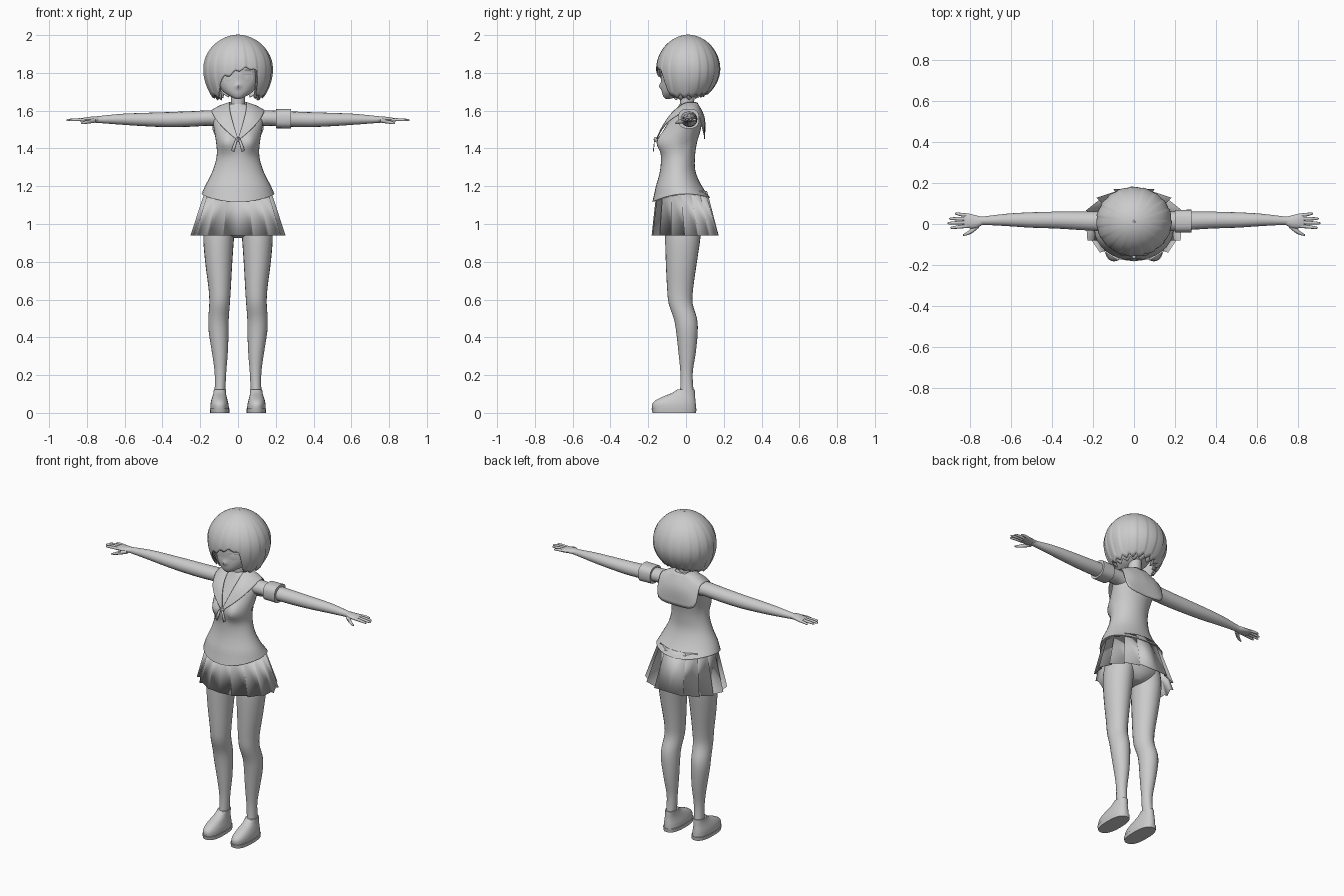
import bpy, math
from math import sin, cos, pi, exp

grey = bpy.data.materials.new("light_grey")
grey.diffuse_color = (0.6, 0.6, 0.6, 1)


def make(name, verts, faces, mirror=False, angle=40, thick=0):
    me = bpy.data.meshes.new(name)
    me.from_pydata(verts, [], faces)
    me.materials.append(grey)
    ob = bpy.data.objects.new(name, me)
    bpy.context.collection.objects.link(ob)
    bpy.ops.object.select_all(action='DESELECT')
    ob.select_set(True)
    bpy.context.view_layer.objects.active = ob
    bpy.ops.object.mode_set(mode='EDIT')
    bpy.ops.mesh.select_all(action='SELECT')
    bpy.ops.mesh.normals_make_consistent(inside=False)
    bpy.ops.object.mode_set(mode='OBJECT')
    bpy.ops.object.shade_smooth_by_angle(angle=math.radians(angle))
    if mirror:
        ob.modifiers.new("mirror", 'MIRROR')
    if thick:
        s = ob.modifiers.new("thickness", 'SOLIDIFY')
        s.thickness = thick
        s.offset = 0
    return ob


def spline(rows, steps):
    """Smooth curve through rows of numbers."""
    out = []
    for i in range(len(rows) - 1):
        p0, p1, p2, p3 = (rows[max(0, min(len(rows) - 1, i + k))] for k in (-1, 0, 1, 2))
        for j in range(steps):
            t = j / steps
            out.append([b + .5 * t * (c - a + t * (2*a - 5*b + 4*c - d + t * (3*(b - c) + d - a)))
                        for a, b, c, d in zip(p0, p1, p2, p3)])
    return out + [list(rows[-1])]


def grid_faces(rows, cols, closed=True):
    return [(r*cols + c, r*cols + (c+1) % cols, (r+1)*cols + (c+1) % cols, (r+1)*cols + c)
            for r in range(rows - 1) for c in range(cols if closed else cols - 1)]


def loft(name, rings, axis='Z', n=20, steps=3, power=1.0, tweak=None, **kw):
    """Rings are (position, a_min, a_max, b_min, b_max) along the axis."""
    rows, verts = spline(rings, steps), []
    for t, a0, a1, b0, b1 in rows:
        for i in range(n):
            c, s = cos(2*pi*i/n), sin(2*pi*i/n)
            c, s = math.copysign(abs(c)**power, c), math.copysign(abs(s)**power, s)
            a, b = (a0+a1)/2 + (a1-a0)/2*c, (b0+b1)/2 + (b1-b0)/2*s
            p = (a, b, t) if axis == 'Z' else (t, a, b)
            verts.append(tweak(*p) if tweak else p)
    faces = grid_faces(len(rows), n)
    faces += [tuple(range(n)), tuple(range((len(rows)-1)*n, len(rows)*n))]
    return make(name, verts, faces, **kw)


def sym(*rows):
    """Rows (z, half_width, y_front, y_back) to ring format."""
    return [(z, -w, w, f, b) for z, w, f, b in rows]


# Shirt with bust and a dipping hem
def shirt_shape(x, y, z):
    if y < 0:
        y -= .035 * exp(-((abs(x) - .065)/.045)**2 - ((z - 1.435)/.055)**2)
    if z < 1.2:
        z -= .04 * (y/.17)**2 * (1.2 - z)/.04
    return x, y, z


shirt = loft("shirt", sym(
    (1.16, .193, -.178, .128), (1.2, .175, -.16, .085), (1.28, .135, -.138, .05),
    (1.36, .113, -.132, .048), (1.43, .116, -.135, .058), (1.5, .127, -.115, .078),
    (1.56, .137, -.08, .085), (1.59, .13, -.06, .085), (1.615, .085, -.045, .07),
    (1.635, .045, -.035, .055)), n=32, steps=4, tweak=shirt_shape)

# Neck and head with a small nose
loft("neck", sym((1.58, .045, -.035, .05), (1.64, .037, -.032, .043), (1.74, .04, -.035, .05)))


def face_shape(x, y, z):
    if y < -.05:
        y -= .014 * exp(-(x/.012)**2 - ((z - 1.73)/.014)**2)
        y += .006 * exp(-((abs(x) - .055)/.03)**2 - ((z - 1.775)/.025)**2)
    return x, y, z


loft("head", sym(
    (1.662, .012, -.108, -.085), (1.675, .04, -.12, -.04), (1.7, .078, -.128, .03),
    (1.74, .107, -.131, .08), (1.8, .125, -.134, .12), (1.87, .128, -.125, .13),
    (1.93, .09, -.08, .09), (1.96, .02, -.02, .03)), n=48, steps=5, tweak=face_shape)

# Eyes, lashes and brows as thin raised discs on the face
for part, z, w, h, y in (("eye_rim", 1.775, .026, .024, -.113), ("iris", 1.774, .015, .019, -.115),
                         ("eyelash", 1.797, .03, .005, -.115), ("brow", 1.815, .028, .003, -.117)):
    ring = [(.055 + w*cos(i*pi/10), y - .004 + .45*w*cos(i*pi/10), z + h*sin(i*pi/10)) for i in range(20)]
    make(part, ring + [(.055, y - .007, z)], [(i, (i+1) % 20, 20) for i in range(20)], mirror=True)


# Bobbed hair: ribbed shells with a pointed hem and an open face
def hair(name, size, hem_side, hem_front, locks, phase):
    n, rows, verts = 144, 22, []
    for r in range(rows):
        for i in range(n):
            a = 2*pi*i/n - pi
            saw = (a/(2*pi)*locks + phase + .05*sin(3*a)) % 1
            front = 1/(1 + exp((abs(a) - .66)*22))
            hem = hem_side + .02*max(0, -cos(a)) + (hem_front - hem_side)*front
            hem += .03*front*sin(a*3 + .6) + .035*abs(saw - .4)
            top = 1.82 + .18*size
            t = r/(rows - 1)
            z = top - (top - hem)*(1 - cos(t*pi*.62))/(1 - cos(pi*.62))
            if z > 1.82:
                k = max(0, 1 - ((z - 1.82)/(top - 1.82))**2)**.53
            else:
                k = 1 - (.27 + .22*max(0, -cos(a)))*((1.82 - z)/.15)**2
            k *= size*(1 + .035*t*(saw - .5))
            verts.append((.181*k*sin(a), .012 - .166*k*cos(a), z))
    make(name, verts, grid_faces(rows, n), angle=50, thick=.005)


hair("hair_outer", 1.0, 1.665, 1.785, 19, .2)
hair("hair_inner", .9, 1.655, 1.82, 15, .6)

# Sailor collar: rows run from the front point, over the shoulder, to the back flap
collar_rows = [
    (0, -.157, 1.455, .003, -.158, 1.45, .006, -.158, 1.445),
    (.022, -.125, 1.52, .045, -.128, 1.51, .068, -.13, 1.5),
    (.04, -.075, 1.59, .08, -.085, 1.575, .115, -.085, 1.55),
    (.046, -.01, 1.64, .095, -.01, 1.622, .14, -.01, 1.595),
    (.04, .045, 1.645, .095, .055, 1.62, .137, .06, 1.59),
    (.035, .06, 1.642, .085, .092, 1.56, .122, .098, 1.47),
    (0, .062, 1.64, 0, .1, 1.56, 0, .1, 1.45)]
pts = []
for row in spline(collar_rows, 4):
    for p in spline([row[0:3], row[3:6], row[6:9]], 4):
        pts.append((max(0, p[0]), p[1], p[2]))
collar = make("collar", pts, grid_faces(len(pts)//9, 9, closed=False), mirror=True)
wrap = collar.modifiers.new("fit", 'SHRINKWRAP')
wrap.target, wrap.offset, wrap.wrap_mode = shirt, .005, 'OUTSIDE'
collar.modifiers.new("thickness", 'SOLIDIFY').thickness = .004

# Ribbon knot and tails
loft("ribbon_knot", sym((1.435, .008, -.168, -.145), (1.447, .013, -.172, -.14),
                        (1.46, .008, -.168, -.14)), n=10)
make("ribbon_tail", [(.003, -.166, 1.447), (.014, -.166, 1.447), (.036, -.172, 1.39), (.02, -.174, 1.38)],
     [(0, 1, 2, 3)], mirror=True, thick=.004)

# Pleated skirt: flat panels that step outward at each seam
d = pi/7.8
seams = [0] + [d*(k + .8) for k in range(7)] + [pi]
verts = []
for z, rx, ry, cy, step in ((1.175, .172, .132, -.022, .01), (.94, .236, .174, 0, .06)):
    for k in range(8):
        for a, f in ((seams[k], 1 + step), (seams[k+1], 1 - step*.3)):
            if k == 0:
                f = 1 + step*.6
            verts.append((abs(rx*f*sin(a)), cy - ry*f*cos(a), z))
make("pleated_skirt", verts, grid_faces(2, 16, closed=False), mirror=True, angle=20, thick=.003)

# Hips and legs
loft("hips", sym((.925, .03, -.05, .05), (.95, .1, -.09, .08), (1.0, .165, -.11, .1), (1.08, .168, -.115, .1),
                 (1.17, .14, -.12, .07)), n=24)
loft("leg", [
    (.09, .068, .125, -.035, .045), (.14, .066, .123, -.03, .038), (.22, .062, .124, -.03, .036),
    (.32, .054, .138, -.04, .052), (.43, .05, .155, -.052, .062), (.5, .049, .157, -.065, .058),
    (.58, .043, .152, -.092, .035), (.66, .038, .156, -.1, .038), (.8, .03, .174, -.107, .058),
    (.94, .02, .184, -.11, .078), (1.03, .01, .17, -.1, .08)], n=24, mirror=True)

# Shoes
loft("shoe_sole", [(0, .046, .147, -.177, .053), (.022, .045, .149, -.182, .056)],
     n=32, steps=1, power=.8, mirror=True)
loft("shoe", [
    (.02, .048, .146, -.178, .053), (.045, .05, .146, -.179, .052), (.066, .055, .142, -.162, .05),
    (.085, .06, .136, -.125, .048), (.105, .064, .13, -.075, .047), (.125, .064, .128, -.045, .046)],
    n=32, power=.88, mirror=True)

# Arms and hands
loft("arm", [
    (.09, -.035, .06, 1.51, 1.6), (.15, -.035, .06, 1.52, 1.602), (.25, -.03, .06, 1.515, 1.597),
    (.38, -.022, .06, 1.513, 1.592), (.5, -.018, .057, 1.518, 1.588), (.62, -.01, .05, 1.526, 1.583),
    (.74, -.004, .036, 1.535, 1.571), (.77, -.008, .038, 1.537, 1.569)], axis='X', n=16, mirror=True)
loft("palm", [
    (.735, -.002, .034, 1.54, 1.57), (.77, -.02, .042, 1.538, 1.569), (.81, -.02, .052, 1.54, 1.564),
    (.828, -.017, .05, 1.543, 1.56)], axis='X', n=16, mirror=True)
for i, (name, tip, y0, y1) in enumerate((("index", .895, -.01, -.018), ("middle", .909, .008, .004),
                                         ("ring", .9, .025, .026), ("little", .872, .042, .05))):
    loft(name + "_finger", [(.81, y0 - .009, y0 + .009, 1.543, 1.56), ((.81 + tip)/2, (y0+y1)/2 - .0085,
         (y0+y1)/2 + .0085, 1.544, 1.56), (tip - .008, y1 - .006, y1 + .006, 1.544, 1.556),
        (tip, y1 - .002, y1 + .002, 1.547, 1.551)], axis='X', n=10, mirror=True)
loft("thumb", [(.755, -.018, .012, 1.536, 1.56), (.785, -.042, -.014, 1.532, 1.554),
               (.81, -.054, -.036, 1.529, 1.546), (.832, -.058, -.05, 1.528, 1.537)],
     axis='X', n=10, mirror=True)

# Armband on one sleeve
loft("armband", [(.2, -.042, .068, 1.507, 1.608), (.28, -.042, .07, 1.505, 1.61)],
     axis='X', n=24, steps=1, power=.75)
